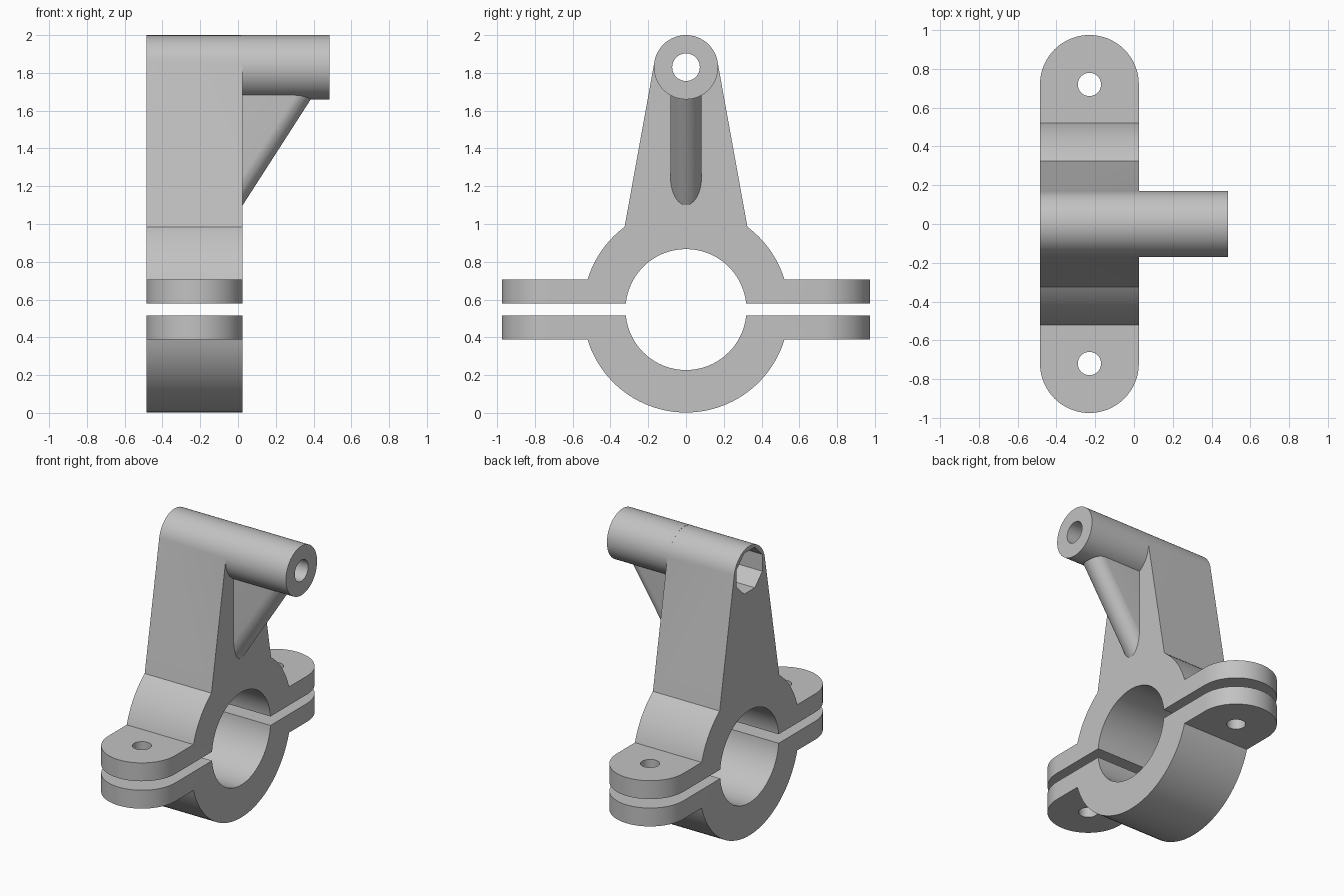
import bpy, bmesh
from math import sin, cos, pi, asin, atan2, radians
from mathutils import Vector

if "Cube" in bpy.data.objects:
    bpy.data.objects.remove(bpy.data.objects["Cube"])

X0, X1 = -0.485, 0.025            # clamp width
XM, HALF_W = (X0 + X1) / 2, (X1 - X0) / 2
ZC, R_OUT, R_BORE = 0.547, 0.545, 0.32
GAP, FLANGE = 0.031, 0.158        # flange faces, measured from the split plane
EAR = 0.72                        # bolt position
Z_BOSS, R_BOSS = 1.83, 0.17

grey = bpy.data.materials.new("plain grey")
grey.use_nodes = True
grey.diffuse_color = (0.54, 0.54, 0.54, 1)
grey.node_tree.nodes["Principled BSDF"].inputs["Base Color"].default_value = (0.54, 0.54, 0.54, 1)


def arc(cy, cz, r, a0, a1, n):
    return [(cy + r * cos(a0 + (a1 - a0) * i / n), cz + r * sin(a0 + (a1 - a0) * i / n))
            for i in range(n + 1)]


def add_object(name, bm):
    bmesh.ops.recalc_face_normals(bm, faces=bm.faces)
    mesh = bpy.data.meshes.new(name)
    bm.to_mesh(mesh)
    bm.free()
    mesh.materials.append(grey)
    obj = bpy.data.objects.new(name, mesh)
    bpy.context.scene.collection.objects.link(obj)
    return obj


def prism(name, outline, axis, lo, hi):
    """Extrude a 2D outline: (y, z) along x, or (x, y) along z."""
    bm = bmesh.new()
    place = (lambda p: (lo, *p)) if axis == "x" else (lambda p: (*p, lo))
    face = bm.faces.new([bm.verts.new(place(p)) for p in outline])
    grown = bmesh.ops.extrude_face_region(bm, geom=[face])["geom"]
    shift = Vector((hi - lo, 0, 0)) if axis == "x" else Vector((0, 0, hi - lo))
    bmesh.ops.translate(bm, vec=shift, verts=[g for g in grown if isinstance(g, bmesh.types.BMVert)])
    return add_object(name, bm)


def rod(name, c0, c1, r, axis, lo, hi, n=64, turn=0.0):
    return prism(name, arc(c0, c1, r, turn, turn + 2 * pi, n)[:-1], axis, lo, hi)


def combine(obj, tool, operation):
    """Apply a boolean and discard the tool."""
    mod = obj.modifiers.new("cut", "BOOLEAN")
    mod.object, mod.operation, mod.solver = tool, operation, "EXACT"
    graph = bpy.context.evaluated_depsgraph_get()
    mesh = bpy.data.meshes.new_from_object(obj.evaluated_get(graph))
    obj.modifiers.clear()
    obj.data = mesh
    bpy.data.objects.remove(tool)


def clamp_half(name, side, neck):
    """Half ring with two bolt ears; neck holds the outline points above the ring."""
    split = asin(GAP / R_BORE)
    root = asin(FLANGE / R_OUT)
    top = atan2(neck[0][1] - ZC, neck[0][0]) if neck else pi / 2
    half = arc(0, 0, R_BORE, pi / 2, split, 28)
    half += [(1.1, GAP), (1.1, FLANGE)]
    half += arc(0, 0, R_OUT, root, top, 24)
    half = [(y, ZC + side * z) for y, z in half] + neck[1:]
    # the centre points are shared by both halves
    outline = half + [(-y, z) for y, z in reversed(half[1:-1])]
    obj = prism(name, outline, "x", X0 - 0.1, X1 + 0.1)
    # rounded ear ends, seen from above
    ears = arc(XM, EAR, HALF_W, 0, pi, 32) + arc(XM, -EAR, HALF_W, pi, 2 * pi, 32)
    combine(obj, prism("ear_shape", ears, "z", -0.5, 2.5), "INTERSECT")
    for y in (EAR, -EAR):
        combine(obj, rod("bolt_hole", XM, y, 0.06, "z", 0.2, 0.9, 40), "DIFFERENCE")
    return obj


# lower clamp
lower = clamp_half("lower_clamp", -1, [])

# upper clamp with tapered arm, rounded at the top
neck = [(0.325, 0.984)] + arc(0, Z_BOSS, R_BOSS - 0.0005, radians(10), pi / 2, 20)
upper = clamp_half("upper_clamp_arm", 1, neck)

# boss tube reaching out from the arm
combine(upper, rod("boss", 0, Z_BOSS, R_BOSS, "x", 0.015, 0.485, 80), "UNION")

# sloping rib with a rounded lower edge
bm = bmesh.new()
for x, z in ((0.0, 1.061), (0.411, 1.70)):
    for i in range(25):
        a = pi + pi * i / 24
        bm.verts.new((x, 0.083 * cos(a), z + 0.154 * (1 + sin(a))))
for y in (-0.083, 0.083):
    bm.verts.new((0, y, 1.80))
hull = bmesh.ops.convex_hull(bm, input=bm.verts)
loose = {v for v in hull["geom_interior"] + hull["geom_unused"] if isinstance(v, bmesh.types.BMVert)}
bmesh.ops.delete(bm, geom=list(loose), context="VERTS")
combine(upper, add_object("rib", bm), "UNION")

# through hole and eight-sided pocket in the boss
combine(upper, rod("pin_hole", 0, Z_BOSS, 0.073, "x", -0.6, 0.6, 48), "DIFFERENCE")
combine(upper, rod("pocket", 0, Z_BOSS, 0.152, "x", -0.6, X0 + 0.3, 8, pi / 8), "DIFFERENCE")

# smooth curved surfaces, sharp edges kept
bpy.ops.object.select_all(action="DESELECT")
for obj in (lower, upper):
    obj.select_set(True)
    bpy.context.view_layer.objects.active = obj
bpy.ops.object.shade_smooth_by_angle(angle=radians(25))
